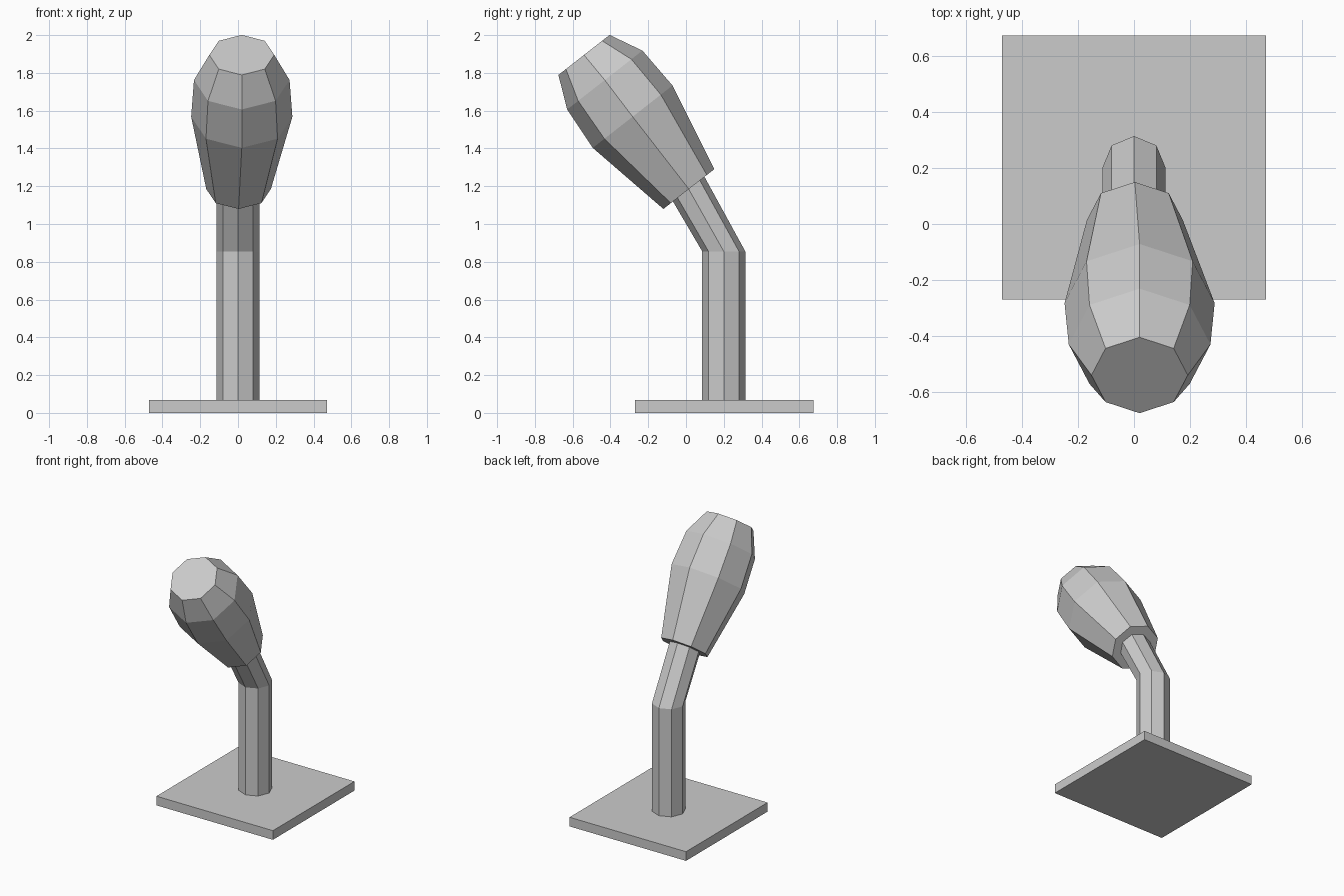
import bpy, bmesh
from math import sin, cos, pi
from mathutils import Vector

if "Cube" in bpy.data.objects:
    bpy.data.objects.remove(bpy.data.objects["Cube"])


def lofted(name, rings, cap_start, cap_end, sides=8):
    """Loft rings of (centre, x radius, second radius, second axis in the yz plane)."""
    bm = bmesh.new()
    loops = []
    for centre, rx, rv, axis in rings:
        v = Vector(axis).normalized()
        loops.append([bm.verts.new(Vector(centre) + Vector((rx * cos(a), 0, 0)) + v * (rv * sin(a)))
                      for a in (2 * pi * i / sides for i in range(sides))])
    for a, b in zip(loops, loops[1:]):
        for i in range(sides):
            j = (i + 1) % sides
            bm.faces.new((a[i], a[j], b[j], b[i]))
    if cap_start:
        bm.faces.new(loops[0][::-1])
    if cap_end:
        bm.faces.new(loops[-1])
    bmesh.ops.recalc_face_normals(bm, faces=bm.faces)
    mesh = bpy.data.meshes.new(name)
    bm.to_mesh(mesh)
    bm.free()
    obj = bpy.data.objects.new(name, mesh)
    bpy.context.collection.objects.link(obj)
    return obj


# Square base plate
bpy.ops.mesh.primitive_cube_add(size=1, location=(0, 0.202, 0.0335))
base = bpy.context.object
base.name = "base_plate"
base.scale = (0.944, 0.944, 0.067)

# Bent octagonal stem, ending at the underside of the head
flat, tilted = (0, 1, 0), (0, 0.788, 0.616)
lofted("bent_stem", [
    ((0, 0.2, 0.06), 0.113, 0.114, flat),
    ((0, 0.2, 0.855), 0.113, 0.114, flat),
    ((0, 0.013, 1.187), 0.113, 0.106, tilted),
], False, True)

# Bulging octagonal head, leaning forward
head = [((0.003, 0.015, 1.185), 0.171),
        ((0.02, -0.2825, 1.568), 0.268),
        ((0.02, -0.43, 1.762), 0.253),
        ((0.02, -0.54, 1.895), 0.172)]
lofted("head", [(c, r, r, tilted) for c, r in head], True, True)
